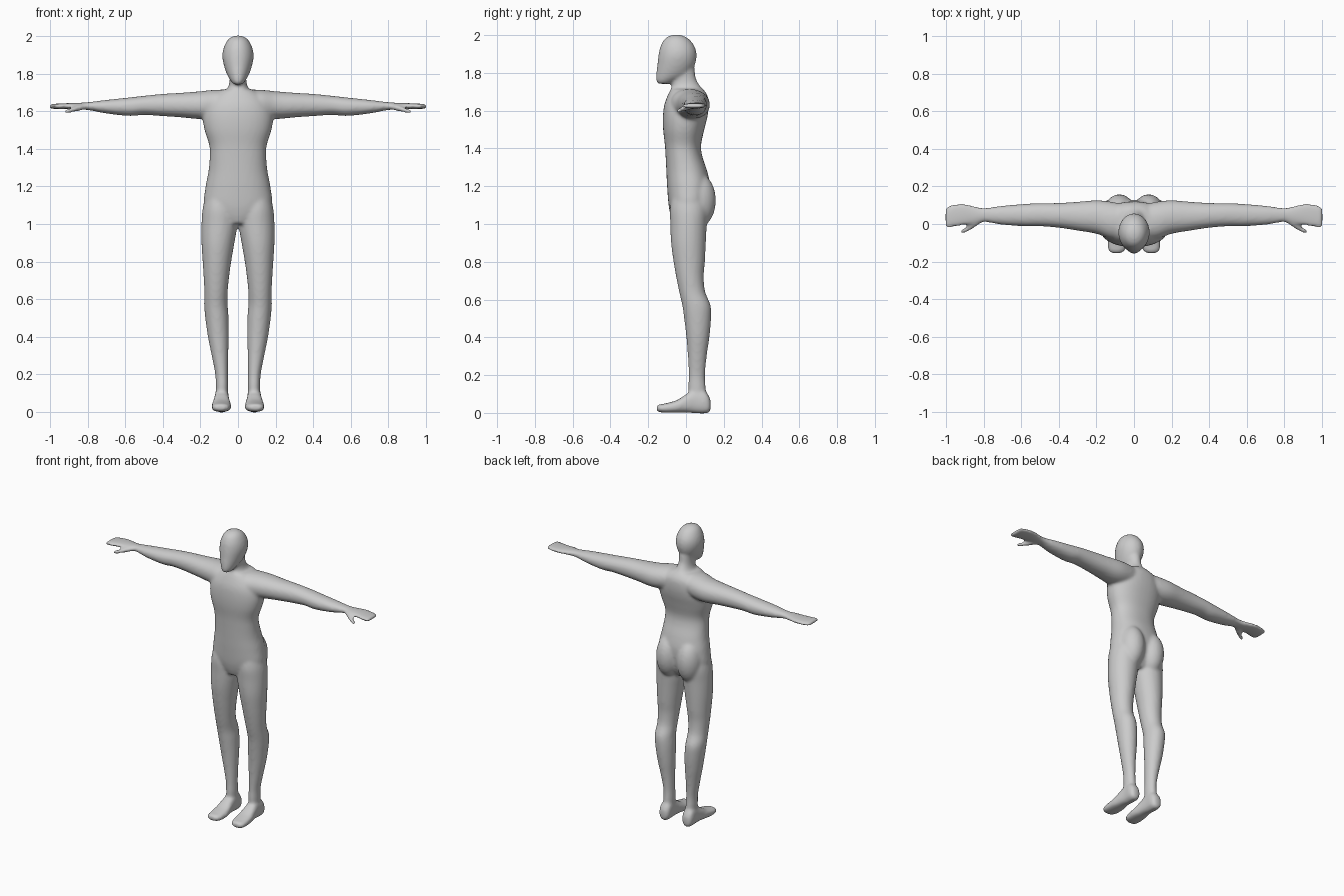
import bpy, bmesh, math
from mathutils import Vector

bm = bmesh.new()
AXES = {"x": (0, 1, 2), "y": (1, 0, 2), "z": (2, 0, 1)}


def spline(a, b, c, d, t):
    return 0.5 * (2 * b + (c - a) * t + (2 * a - 5 * b + 4 * c - d) * t * t
                  + (3 * b - a - 3 * c + d) * t ** 3)


def loft(axis, rings, power=2.0, side=1, n=40, steps=6):
    """Skin smooth rounded sections: (position, u min, u max, v min, v max)."""
    path = []
    last = len(rings) - 1
    for i in range(last):
        four = [rings[max(0, min(last, i + k))] for k in (-1, 0, 1, 2)]
        for s in range(steps):
            path.append([spline(*vals, s / steps) for vals in zip(*four)])
    path.append(rings[-1])
    ia, iu, iv = AXES[axis]
    loops = []
    for pos, u0, u1, v0, v1 in path:
        loop = []
        for k in range(n):
            ang = 2 * math.pi * k / n
            c, s = math.cos(ang), math.sin(ang)
            p = [0, 0, 0]
            p[ia] = pos
            p[iu] = (u0 + u1) / 2 + (u1 - u0) / 2 * math.copysign(abs(c) ** (2 / power), c)
            p[iv] = (v0 + v1) / 2 + (v1 - v0) / 2 * math.copysign(abs(s) ** (2 / power), s)
            p[0] *= side
            loop.append(bm.verts.new(p))
        loops.append(loop)
    for a, b in zip(loops, loops[1:]):
        for k in range(n):
            j = (k + 1) % n
            bm.faces.new((a[k], a[j], b[j], b[k]))
    bm.faces.new(loops[0])
    bm.faces.new(loops[-1])


def ball(center, radii):
    made = bmesh.ops.create_uvsphere(bm, u_segments=32, v_segments=20, radius=1)["verts"]
    for v in made:
        v.co = Vector(c + r * p for c, r, p in zip(center, radii, v.co))


# Torso
loft("z", [
    (1.00, -.07, .07, -.065, .075), (1.04, -.13, .13, -.08, .10),
    (1.10, -.18, .18, -.092, .12), (1.20, -.172, .172, -.10, .128),
    (1.28, -.157, .157, -.104, .112), (1.36, -.150, .150, -.108, .086),
    (1.42, -.153, .153, -.112, .080), (1.50, -.178, .178, -.121, .097),
    (1.57, -.187, .187, -.122, .114), (1.63, -.175, .175, -.115, .120),
    (1.68, -.14, .14, -.097, .114), (1.715, -.085, .085, -.08, .09)], power=2.25)

# Neck
loft("z", [
    (1.62, -.12, .12, -.09, .11), (1.69, -.085, .085, -.08, .104),
    (1.73, -.052, .052, -.076, .075), (1.77, -.044, .044, -.074, .053),
    (1.83, -.045, .045, -.07, .044), (1.87, -.04, .04, -.06, .03)])

# Head with tapered chin
loft("z", [
    (2.003, -.008, .008, -.058, -.042), (1.995, -.035, .035, -.09, -.012),
    (1.975, -.058, .058, -.117, .020), (1.935, -.077, .077, -.137, .048),
    (1.89, -.083, .083, -.146, .056), (1.84, -.074, .074, -.152, .046),
    (1.79, -.056, .056, -.158, .012), (1.76, -.038, .038, -.158, -.045),
    (1.742, -.022, .022, -.15, -.085)])

for side in (1, -1):
    # Arm running into a flat hand
    loft("x", [
        (.03, -.08, .10, 1.58, 1.715), (.12, -.08, .118, 1.56, 1.714),
        (.20, -.052, .126, 1.558, 1.706), (.30, -.035, .118, 1.567, 1.698),
        (.40, -.02, .112, 1.574, 1.692), (.50, -.012, .110, 1.580, 1.682),
        (.58, -.012, .107, 1.575, 1.673), (.70, -.004, .097, 1.588, 1.660),
        (.79, .010, .086, 1.605, 1.649), (.84, .002, .093, 1.609, 1.645),
        (.90, -.006, .108, 1.612, 1.643), (.95, -.015, .107, 1.612, 1.641),
        (.99, -.022, .096, 1.613, 1.638), (1.004, -.015, .085, 1.617, 1.634)],
        power=2.15, side=side)
    # Thumb
    loft("x", [
        (.80, .015, .055, 1.612, 1.640), (.84, -.014, .03, 1.603, 1.634),
        (.88, -.038, -.006, 1.593, 1.621), (.91, -.050, -.025, 1.588, 1.611),
        (.922, -.046, -.033, 1.592, 1.605)], side=side, n=24)
    # Leg
    loft("z", [
        (.05, .055, .115, .02, .11), (.13, .052, .118, .012, .105),
        (.20, .053, .121, .014, .101), (.30, .052, .140, .010, .110),
        (.40, .049, .160, .002, .124), (.50, .050, .174, -.010, .133),
        (.57, .055, .180, -.020, .130), (.64, .055, .179, -.036, .102),
        (.72, .047, .183, -.052, .094), (.80, .036, .188, -.066, .100),
        (.90, .019, .194, -.079, .105), (1.00, .003, .194, -.083, .110),
        (1.08, .008, .188, -.085, .115), (1.16, .03, .17, -.07, .10)], side=side)
    # Foot from toes to heel
    loft("y", [
        (-.155, .070, .115, .012, .034), (-.145, .052, .133, .005, .044),
        (-.11, .038, .141, .001, .050), (-.05, .036, .139, .001, .067),
        (0, .044, .131, .002, .098), (.05, .048, .125, -.002, .125),
        (.10, .048, .126, -.003, .115), (.122, .057, .118, .002, .088),
        (.131, .072, .103, .02, .065)], power=2.5, side=side)
    # Buttock
    ball((side * .078, .062, 1.125), (.083, .096, .145))

bmesh.ops.recalc_face_normals(bm, faces=bm.faces[:])
mesh = bpy.data.meshes.new("body")
bm.to_mesh(mesh)
bm.free()
body = bpy.data.objects.new("body", mesh)
bpy.context.collection.objects.link(body)

skin = bpy.data.materials.new("plain grey")
skin.diffuse_color = (.6, .6, .6, 1)
mesh.materials.append(skin)

# Fuse the parts into one soft skin
fuse = body.modifiers.new("fuse", "REMESH")
fuse.mode = "VOXEL"
fuse.voxel_size = .009
fuse.use_smooth_shade = True
soften = body.modifiers.new("soften", "SMOOTH")
soften.factor = .5
soften.iterations = 8
